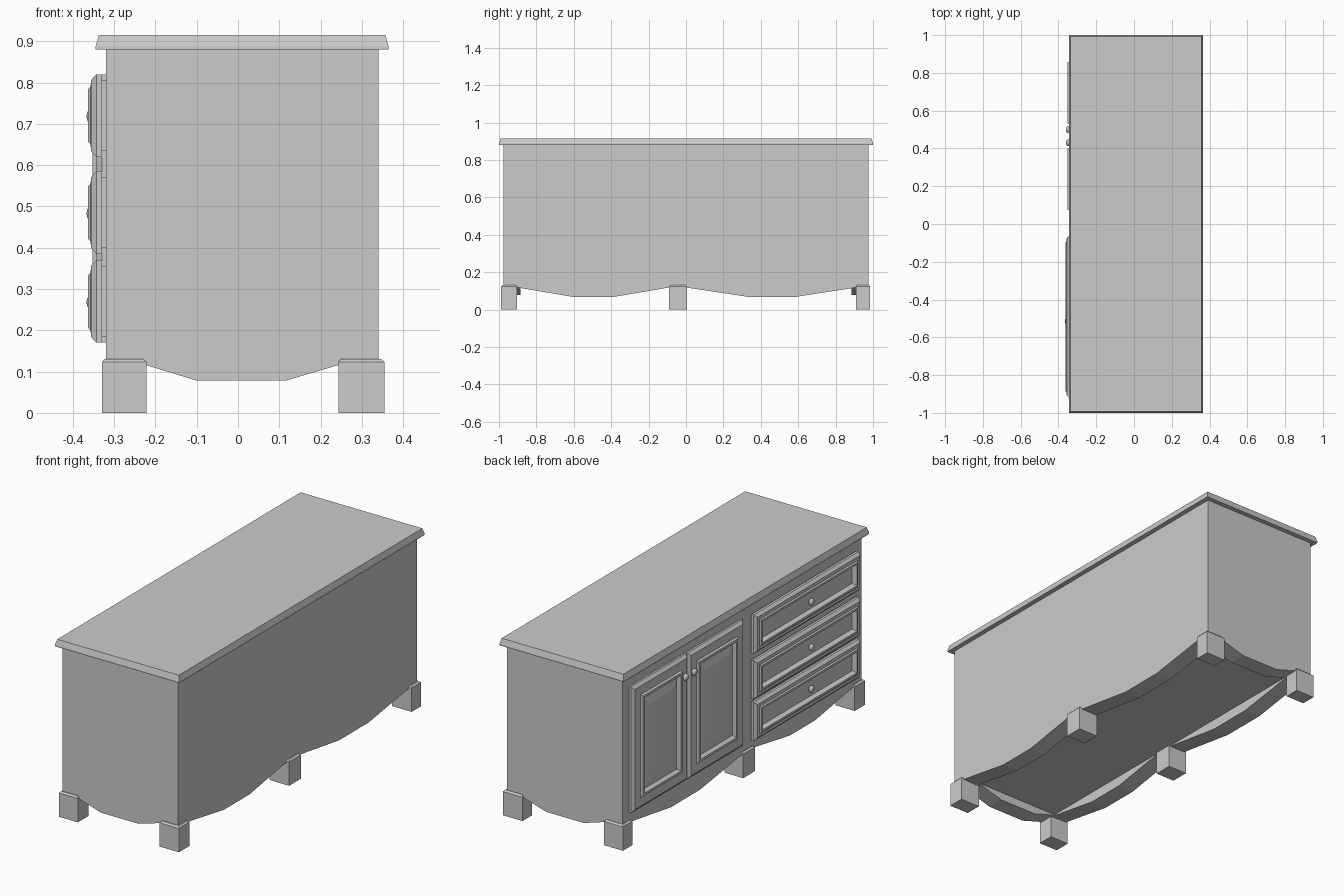
import bpy, bmesh
from mathutils import Matrix

if "Cube" in bpy.data.objects:
    bpy.data.objects.remove(bpy.data.objects["Cube"])


def finish(name, bm):
    bmesh.ops.recalc_face_normals(bm, faces=bm.faces)
    me = bpy.data.meshes.new(name)
    bm.to_mesh(me)
    bm.free()
    ob = bpy.data.objects.new(name, me)
    bpy.context.collection.objects.link(ob)
    return ob


def loft(name, loops):
    """Skin a stack of closed point loops and cap both ends."""
    bm = bmesh.new()
    rows = [[bm.verts.new(p) for p in loop] for loop in loops]
    n = len(rows[0])
    for a, b in zip(rows, rows[1:]):
        for i in range(n):
            j = (i + 1) % n
            bm.faces.new((a[i], a[j], b[j], b[i]))
    bm.faces.new(rows[0])
    bm.faces.new(rows[-1])
    return finish(name, bm)


def stack(name, x0, x1, y0, y1, rings):
    """Rectangles in plan, each ring = (inset, z)."""
    return loft(name, [[(x0 + i, y0 + i, z), (x1 - i, y0 + i, z),
                        (x1 - i, y1 - i, z), (x0 + i, y1 - i, z)] for i, z in rings])


def panel(name, y0, y1, z0, z1, rings):
    """Moulded panel on the -x face, each ring = (inset, x)."""
    return loft(name, [[(x, y0 + i, z0 + i), (x, y1 - i, z0 + i),
                        (x, y1 - i, z1 - i), (x, y0 + i, z1 - i)] for i, x in rings])


def knob(name, x, y, z):
    bm = bmesh.new()
    bmesh.ops.create_uvsphere(bm, u_segments=16, v_segments=8, radius=0.018,
                              matrix=Matrix.Translation((x, y, z)) @ Matrix.Diagonal((0.6, 1, 1, 1)))
    bmesh.ops.create_cone(bm, cap_ends=True, segments=12, radius1=0.008, radius2=0.008, depth=0.03,
                          matrix=Matrix.Translation((x + 0.012, y, z)) @ Matrix.Rotation(1.5708, 4, 'Y'))
    for f in bm.faces:
        f.smooth = len(f.verts) < 5
    finish(name, bm)


X0, X1, Y, ZF = -0.32, 0.34, 0.975, 0.12
T = 0.09  # apron thickness

# Carcass and top board
stack("cabinet_body", X0, X1, -Y, Y, [(0, ZF), (0, 0.88)])
stack("top_board", -0.345, 0.365, -1, 1, [(0, 0.88), (0, 0.887), (0.008, 0.915)])

# Scalloped aprons: long sides, then ends
long_edge = [(-Y, ZF), (-0.90, 0.118), (-0.60, 0.067), (-0.39, 0.067), (-0.09, 0.118),
             (0.0, 0.118), (0.34, 0.067), (0.58, 0.067), (0.91, 0.118), (Y, ZF)]
for name, a, b in (("front_apron", X0, X0 + T), ("back_apron", X1 - T, X1)):
    loft(name, [[(x, y, z) for y, z in long_edge] for x in (a, b)])
end_edge = [(X0, ZF), (-0.22, 0.115), (-0.10, 0.078), (0.115, 0.078), (0.24, 0.115), (X1, ZF)]
for name, a, b in (("left_apron", -Y, -Y + T), ("right_apron", Y - T, Y)):
    loft(name, [[(x, y, z) for x, z in end_edge] for y in (a, b)])

# Six block feet
for x0, x1 in ((-0.33, -0.222), (0.243, 0.355)):
    for y0, y1 in ((-0.988, -0.903), (-0.09, 0.005), (0.908, 0.985)):
        stack("foot", x0, x1, y0, y1, [(0, 0), (0, 0.123), (0.008, 0.131)])

# Pair of doors with raised centre panels
door = [(0, X0), (0, -0.33), (0.015, -0.343), (0.06, -0.343), (0.066, -0.352), (0.078, -0.352),
        (0.09, -0.337), (0.098, -0.337), (0.13, -0.344)]
for y0, y1, ky in ((0.012, 0.463, 0.43), (0.467, 0.92, 0.50)):
    panel("door", y0, y1, 0.17, 0.82, door)
    knob("door_knob", -0.35, ky, 0.715)

# Three drawers with a framed recess
drawer = [(0.015, X0), (0.015, -0.33), (0, -0.33), (0, -0.343), (0.014, -0.356), (0.03, -0.357),
          (0.036, -0.363), (0.046, -0.363), (0.056, -0.343)]
for z0 in (0.17, 0.385, 0.62):
    panel("drawer", -0.92, -0.06, z0, z0 + 0.2, drawer)
    knob("drawer_knob", -0.356, -0.515, z0 + 0.098)
